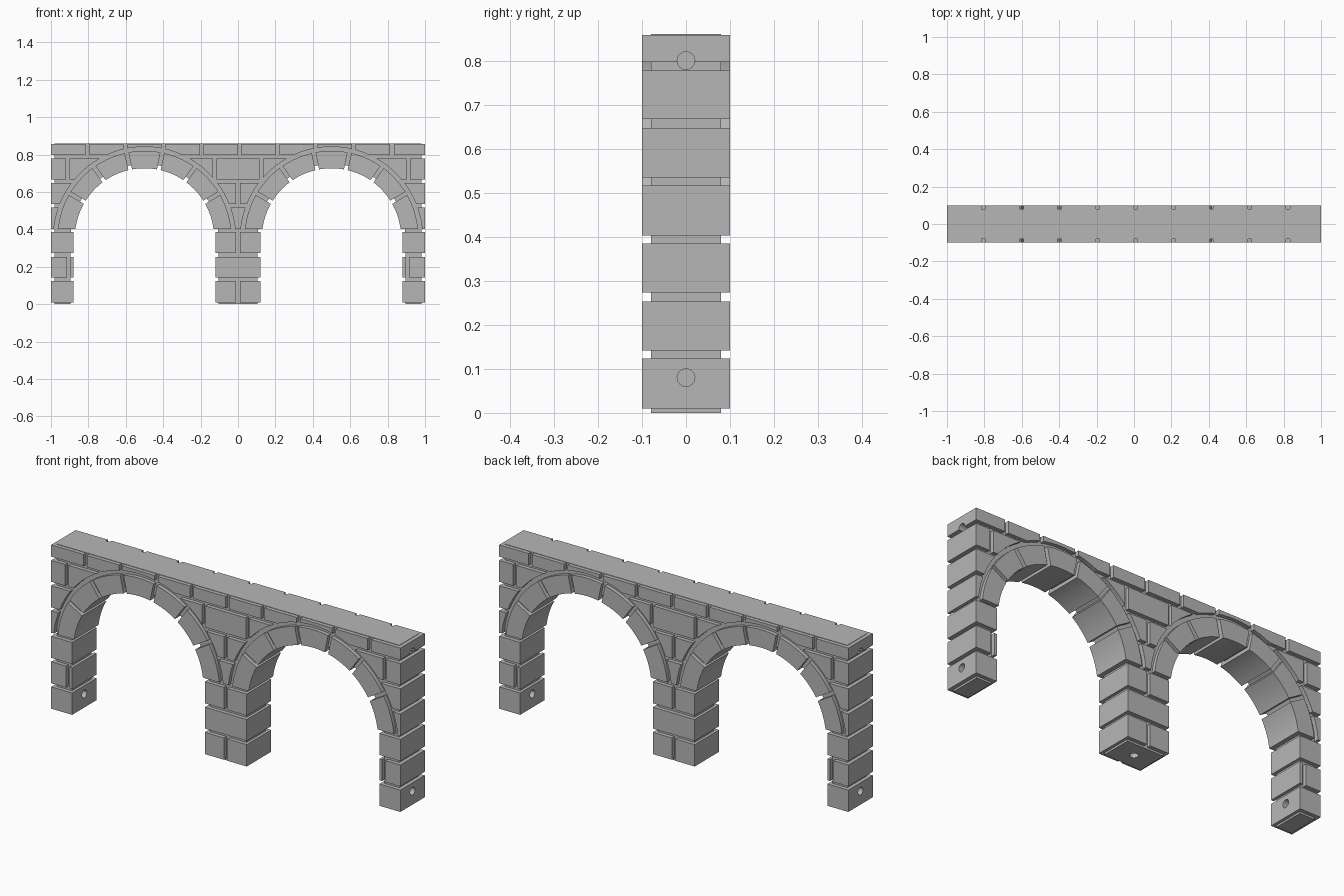
import bpy, bmesh, math
from mathutils import Matrix, Vector

cube = bpy.data.objects.get("Cube")
if cube:
    bpy.data.objects.remove(cube, do_unlink=True)

# Single stone colour
stone = bpy.data.materials.new("grey_stone")
stone.use_nodes = True
GREY = (0.47, 0.47, 0.47, 1)
stone.diffuse_color = GREY
bsdf = next(n for n in stone.node_tree.nodes if n.type == 'BSDF_PRINCIPLED')
bsdf.inputs["Base Color"].default_value = GREY
bsdf.inputs["Roughness"].default_value = 0.8

# Shared dimensions
DEPTH, CORE_DEPTH = 0.1, 0.08        # half depths of stones and mortar core
GAP = 0.02                           # mortar joint width
ARCH_X, ARCH_Z = 0.5, 0.355          # arch centres
R_IN, R_CORE, R_OUT, R_WALL = 0.372, 0.395, 0.465, 0.487
SPRING = 0.403                       # underside of the arch ring
TOP = 0.858


def finish(bm, name):
    bmesh.ops.recalc_face_normals(bm, faces=bm.faces)
    mesh = bpy.data.meshes.new(name)
    bm.to_mesh(mesh)
    bm.free()
    mesh.materials.append(stone)
    obj = bpy.data.objects.new(name, mesh)
    bpy.context.collection.objects.link(obj)
    return obj


def prism(bm, outline, half):
    """Extrude an x-z outline through the depth of the wall."""
    face = bm.faces.new([bm.verts.new((x, -half, z)) for x, z in outline])
    out = bmesh.ops.extrude_face_region(bm, geom=[face])
    verts = [g for g in out["geom"] if isinstance(g, bmesh.types.BMVert)]
    bmesh.ops.translate(bm, verts=verts, vec=(0, 2 * half, 0))


def row(bm, x0, x1, z0, z1, joints=()):
    """One course of blocks, split at the given joints."""
    edges = [x0 - GAP / 2, *joints, x1 + GAP / 2]
    for a, b in zip(edges, edges[1:]):
        a, b = a + GAP / 2, b - GAP / 2
        prism(bm, [(a, z0), (b, z0), (b, z1), (a, z1)], DEPTH)


def cylinder(bm, centre, radius, length, axis, segments):
    turn = Vector((0, 0, 1)).rotation_difference(Vector(axis)).to_matrix().to_4x4()
    bmesh.ops.create_cone(bm, cap_ends=True, segments=segments, radius1=radius,
                          radius2=radius, depth=length,
                          matrix=Matrix.Translation(centre) @ turn)


def cut(obj, cutter):
    mod = obj.modifiers.new("cut", 'BOOLEAN')
    mod.operation, mod.solver, mod.object = 'DIFFERENCE', 'EXACT', cutter
    bpy.context.view_layer.objects.active = obj
    bpy.ops.object.modifier_apply(modifier=mod.name)


# Recessed mortar core with two arched openings
outline = [(-0.98, 0.86), (-0.98, 0)]
for cx in (-ARCH_X, ARCH_X):
    outline.append((cx - R_CORE, 0))
    for i in range(49):
        a = math.pi * (1 - i / 48)
        outline.append((cx + R_CORE * math.cos(a), ARCH_Z + R_CORE * math.sin(a)))
    outline.append((cx + R_CORE, 0))
outline += [(0.98, 0), (0.98, 0.86)]
bm = bmesh.new()
prism(bm, outline, CORE_DEPTH)
core = finish(bm, "mortar_core")

# Pillar blocks: alternating split and whole courses
bm = bmesh.new()
for i, (z0, z1) in enumerate([(0.01, 0.123), (0.142, 0.253), (0.273, 0.385)]):
    split = i == 1
    row(bm, -1, -0.88, z0, z1, [-0.905] if split else [])
    row(bm, -0.12, 0.12, z0, z1, [] if split else [0])
    row(bm, 0.88, 1, z0, z1, [0.905] if split else [])
pillars = finish(bm, "pillar_blocks")

# Wall blocks above the pillars
bm = bmesh.new()
row(bm, -1, 1, SPRING, 0.517)
row(bm, -1, 1, 0.535, 0.647, [0])
row(bm, -1, 1, 0.667, 0.778, [-0.91, -0.125, 0.125, 0.91])
row(bm, -1, 1, 0.797, TOP, [-0.805 + 0.2035 * i for i in range(9)])
wall = finish(bm, "wall_blocks")

# Clear the wall blocks around the arch rings
bm = bmesh.new()
for cx in (-ARCH_X, ARCH_X):
    cylinder(bm, (cx, 0, ARCH_Z), R_WALL, 1, (0, 1, 0), 96)
ring_cutter = finish(bm, "ring_cutter")
cut(wall, ring_cutter)

# Arch stones: seven wedges per arch with parallel joints
STEP = math.radians(23.7)
STEPS = 8
bm = bmesh.new()
for cx in (-ARCH_X, ARCH_X):
    for k in range(-3, 4):
        pts = []
        for r, order in ((R_IN, range(STEPS + 1)), (R_OUT, range(STEPS, -1, -1))):
            inset = math.asin(GAP / 2 / r)
            lo = (k - 0.5) * STEP + (inset if k > -3 else -0.08)
            hi = (k + 0.5) * STEP - (inset if k < 3 else -0.08)
            for i in order:
                a = lo + (hi - lo) * i / STEPS
                pts.append((cx + r * math.sin(a), ARCH_Z + r * math.cos(a)))
        prism(bm, pts, DEPTH)
# Trim the lowest wedges level
res = bmesh.ops.bisect_plane(bm, geom=bm.verts[:] + bm.edges[:] + bm.faces[:],
                             plane_co=(0, 0, SPRING), plane_no=(0, 0, 1),
                             clear_inner=True)
rim = [g for g in res["geom_cut"] if isinstance(g, bmesh.types.BMEdge)]
bmesh.ops.holes_fill(bm, edges=rim, sides=0)
ring = finish(bm, "arch_stones")

# Peg holes in the ends, the outer pillars and under the middle pillar
bm = bmesh.new()
for s in (-1, 1):
    cylinder(bm, (s * 0.94, 0, 0.08), 0.02, 0.3, (1, 0, 0), 24)
    cylinder(bm, (s, 0, 0.80), 0.02, 0.2, (1, 0, 0), 24)
cylinder(bm, (0, 0, 0), 0.02, 0.2, (0, 0, 1), 24)
peg_cutter = finish(bm, "peg_cutter")
for obj in (core, pillars, wall):
    cut(obj, peg_cutter)

for helper in (ring_cutter, peg_cutter):
    bpy.data.objects.remove(helper, do_unlink=True)

# Smooth curves, keep block edges sharp
for obj in (core, pillars, wall, ring):
    bpy.ops.object.select_all(action='DESELECT')
    obj.select_set(True)
    bpy.context.view_layer.objects.active = obj
    bpy.ops.object.shade_smooth_by_angle(angle=math.radians(30))
